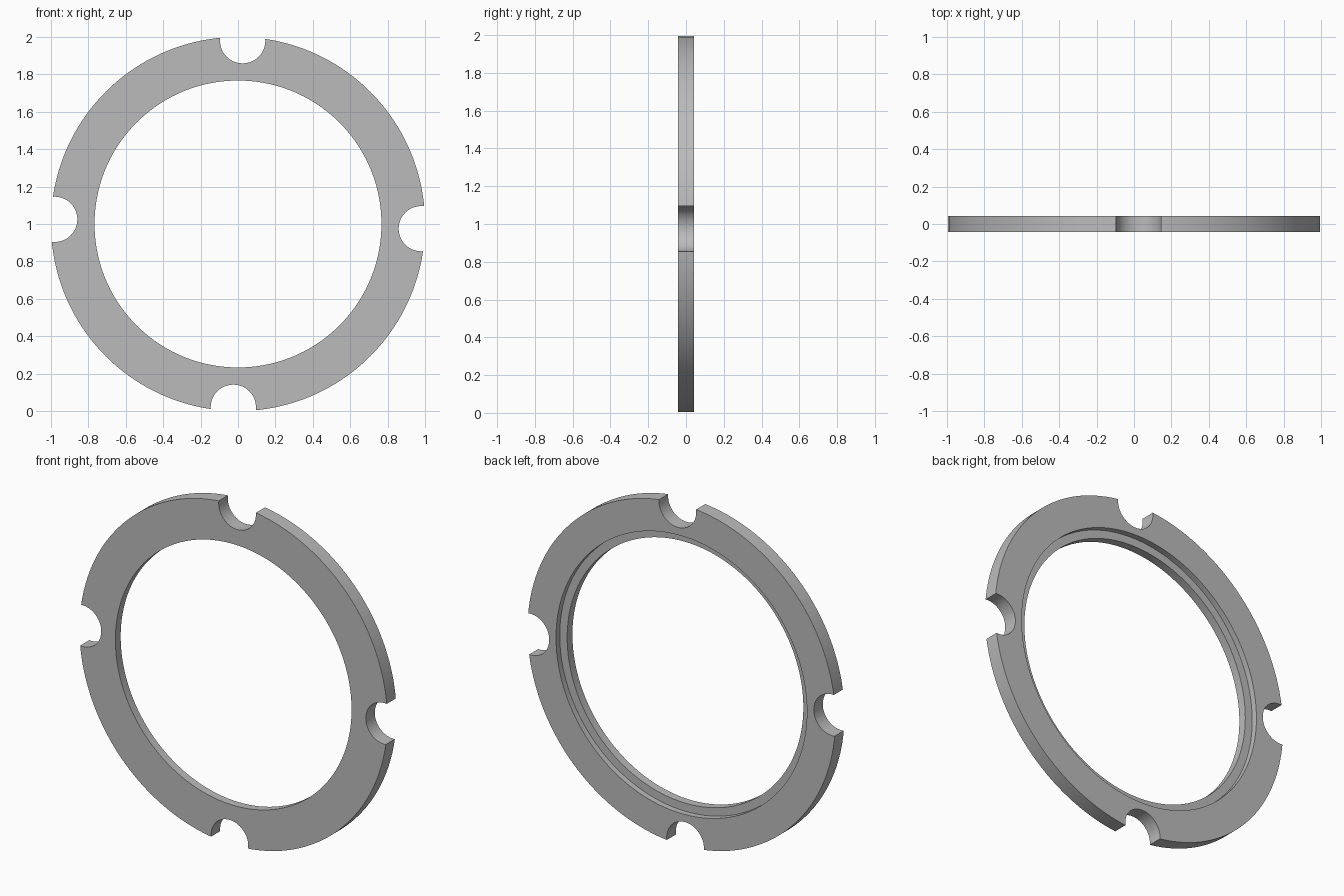
import bpy
import bmesh
from math import cos, sin, pi, atan2, hypot
from mathutils import Vector, Matrix

old = bpy.data.objects.get("Cube")
if old:
    bpy.data.objects.remove(old, do_unlink=True)

HALF = 0.042          # half thickness
OUTER, BORE, RECESS = 1.0, 0.767, 0.815
STEP_Y = 0.007        # depth of the recess floor
SEGMENTS = 160

steel = bpy.data.materials.new("plain grey")
steel.use_nodes = True
grey = (0.5, 0.5, 0.5, 1)
steel.diffuse_color = grey
steel.node_tree.nodes["Principled BSDF"].inputs["Base Color"].default_value = grey


def add_object(name, bm):
    bmesh.ops.recalc_face_normals(bm, faces=bm.faces)
    mesh = bpy.data.meshes.new(name)
    bm.to_mesh(mesh)
    bm.free()
    mesh.materials.append(steel)
    obj = bpy.data.objects.new(name, mesh)
    bpy.context.collection.objects.link(obj)
    return obj


# Ring: stepped cross-section (radius, y) swept around the y axis
profile = [(OUTER, -HALF), (OUTER, HALF), (RECESS, HALF),
           (RECESS, STEP_Y), (BORE, STEP_Y), (BORE, -HALF)]
bm = bmesh.new()
loops = []
for i in range(SEGMENTS):
    a = 2 * pi * i / SEGMENTS
    loops.append([bm.verts.new((r * cos(a), y, 1 + r * sin(a))) for r, y in profile])
for i, here in enumerate(loops):
    there = loops[(i + 1) % SEGMENTS]
    for j in range(len(profile)):
        k = (j + 1) % len(profile)
        bm.faces.new((here[j], here[k], there[k], there[j]))
ring = add_object("notched_ring", bm)

# Four round notch cutters, slightly turned from the axes
bm = bmesh.new()
distance, turn = hypot(0.98, 0.025), atan2(0.98, 0.025)
for n in range(4):
    a = turn + n * pi / 2
    place = Matrix.Translation(Vector((distance * cos(a), 0, 1 + distance * sin(a))))
    bmesh.ops.create_cone(bm, cap_ends=True, segments=64, radius1=0.121,
                          radius2=0.121, depth=0.3,
                          matrix=place @ Matrix.Rotation(pi / 2, 4, 'X'))
cutter = add_object("notch_cutter", bm)
cutter.hide_render = True

cut = ring.modifiers.new("notches", 'BOOLEAN')
cut.operation = 'DIFFERENCE'
cut.solver = 'EXACT'
cut.object = cutter
bpy.context.view_layer.objects.active = ring
ring.select_set(True)
bpy.ops.object.modifier_apply(modifier=cut.name)
bpy.data.objects.remove(cutter, do_unlink=True)

# Smooth curved walls, crisp edges
bpy.ops.object.shade_smooth_by_angle(angle=pi / 6)
